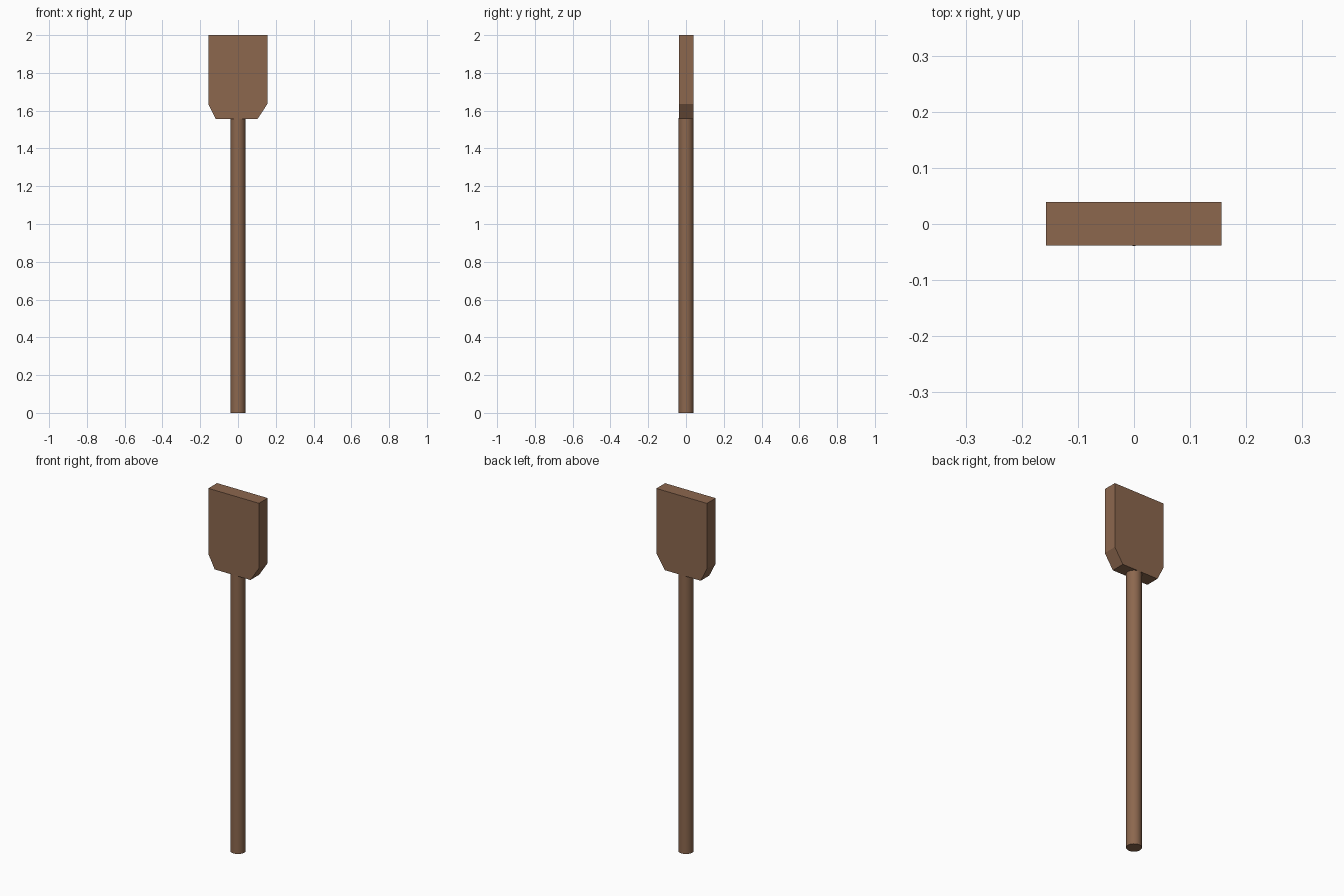
import bpy
import bmesh
import math

cube = bpy.data.objects.get("Cube")
if cube:
    bpy.data.objects.remove(cube, do_unlink=True)

# Single wood colour
wood = bpy.data.materials.new("brown_wood")
wood.use_nodes = True
colour = (0.262, 0.136, 0.076, 1.0)
wood.diffuse_color = colour
bsdf = wood.node_tree.nodes["Principled BSDF"]
bsdf.inputs["Base Color"].default_value = colour
bsdf.inputs["Roughness"].default_value = 0.8


def extruded_profile(name, profile, y_front, y_back):
    """Flat outline in XZ, extruded from y_front to y_back."""
    bm = bmesh.new()
    face = bm.faces.new([bm.verts.new((x, y_front, z)) for x, z in profile])
    result = bmesh.ops.extrude_face_region(bm, geom=[face])
    moved = [v for v in result["geom"] if isinstance(v, bmesh.types.BMVert)]
    bmesh.ops.translate(bm, verts=moved, vec=(0, y_back - y_front, 0))
    bmesh.ops.recalc_face_normals(bm, faces=bm.faces)
    mesh = bpy.data.meshes.new(name)
    bm.to_mesh(mesh)
    bm.free()
    obj = bpy.data.objects.new(name, mesh)
    bpy.context.collection.objects.link(obj)
    mesh.materials.append(wood)
    return obj


# Blade: slab with two cut lower corners
extruded_profile(
    "blade",
    [(-0.157, 2.0), (-0.157, 1.634), (-0.118, 1.557),
     (0.104, 1.557), (0.156, 1.636), (0.156, 2.0)],
    -0.038, 0.039)

# Handle: round pole ending at the underside of the blade
length = 1.56
bpy.ops.mesh.primitive_cylinder_add(
    vertices=32, radius=0.039, depth=length, location=(0, 0, length / 2))
handle = bpy.context.object
handle.name = "handle"
handle.data.materials.append(wood)
bpy.ops.object.shade_smooth_by_angle(angle=math.radians(40))
